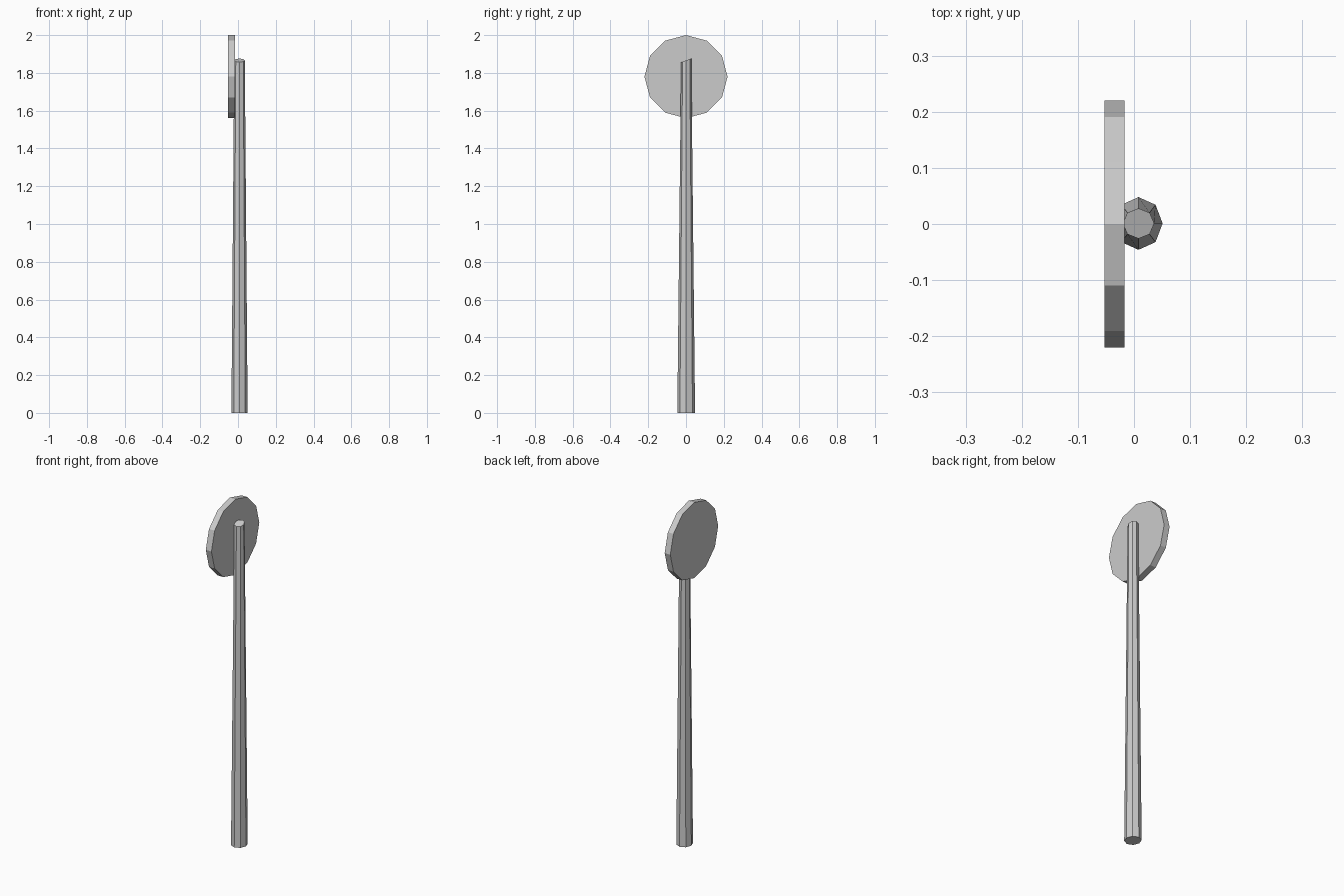
import bpy, bmesh, math
from mathutils import Matrix

if "Cube" in bpy.data.objects:
    bpy.data.objects.remove(bpy.data.objects["Cube"])


def prism(name, sides, r1, r2, depth, matrix):
    bm = bmesh.new()
    bmesh.ops.create_cone(bm, cap_ends=True, segments=sides,
                          radius1=r1, radius2=r2, depth=depth, matrix=matrix)
    mesh = bpy.data.meshes.new(name)
    bm.to_mesh(mesh)
    bm.free()
    obj = bpy.data.objects.new(name, mesh)
    bpy.context.collection.objects.link(obj)
    return obj


# Tapered eight-sided pole with a slanted top
H = 1.866
pole = prism("pole", 8, 1.0, 1.0, H, Matrix.Translation((0, 0, H / 2)))
for v in pole.data.vertices:
    top = v.co.z > H / 2
    rx, ry = (0.028, 0.027) if top else (0.043, 0.047)
    v.co.x = 0.008 + v.co.x * rx
    v.co.y = 0.001 + v.co.y * ry
    if top:
        v.co.z += v.co.y * 0.36

# Twelve-sided sign disc facing sideways
prism("sign_disc", 12, 0.22, 0.22, 0.036,
      Matrix.Translation((-0.035, 0, 1.78)) @ Matrix.Rotation(math.pi / 2, 4, 'Y'))
